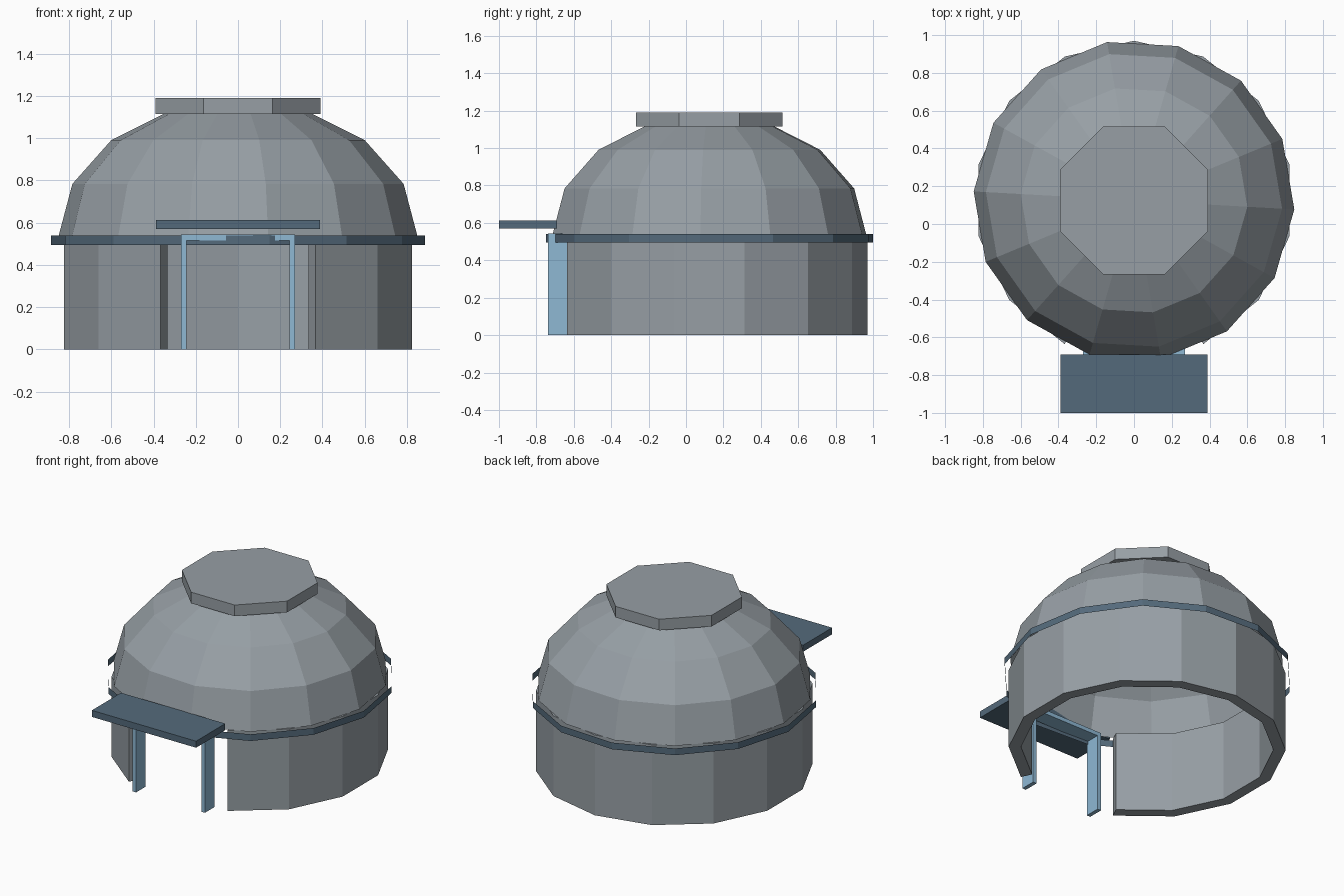
import bpy, bmesh, math

if "Cube" in bpy.data.objects:
    bpy.data.objects.remove(bpy.data.objects["Cube"])

CY = 0.125                      # y of the dome axis
SIDES = 14
STEP = 2 * math.pi / SIDES
TURN = math.radians(22.5)       # rotation of dome, trim and cap


def material(name, rgb):
    m = bpy.data.materials.new(name)
    lin = [((c / 255 + 0.055) / 1.055) ** 2.4 for c in rgb]
    m.diffuse_color = (*lin, 1)
    m.use_nodes = True
    m.node_tree.nodes["Principled BSDF"].inputs["Base Color"].default_value = m.diffuse_color
    return m


GREY = material("concrete grey", (151, 159, 165))
SLATE = material("slate blue", (84, 106, 123))
BLUE = material("light blue", (142, 184, 212))


def finish(name, bm, mat):
    mesh = bpy.data.meshes.new(name)
    bm.to_mesh(mesh)
    bm.free()
    mesh.materials.append(mat)
    ob = bpy.data.objects.new(name, mesh)
    bpy.context.collection.objects.link(ob)
    return ob


def ring(bm, r, z, angles):
    return [bm.verts.new((r * math.cos(a), CY + r * math.sin(a), z)) for a in angles]


def bridge(bm, a, b, closed=True):
    """Quads between two rows of vertices, facing outward when b is above a."""
    n = len(a)
    for i in range(n if closed else n - 1):
        j = (i + 1) % n
        bm.faces.new((a[i], a[j], b[j], b[i]))


def box(bm, x0, x1, y0, y1, z0, z1):
    vs = bmesh.ops.create_cube(bm, size=1)["verts"]
    for v in vs:
        v.co = (x1 if v.co.x > 0 else x0, y1 if v.co.y > 0 else y0, z1 if v.co.z > 0 else z0)


full = [TURN + i * STEP for i in range(SIDES)]

# Thick round wall with two segments left open for the doorway
arc = [-math.pi / 2 + STEP * (i + 1) for i in range(SIDES - 1)]
bm = bmesh.new()
rows = [ring(bm, r, z, arc) for r, z in ((0.845, 0), (0.845, 0.54), (0.77, 0.54), (0.77, 0))]
for k in range(4):
    bridge(bm, rows[k], rows[(k + 1) % 4], closed=False)
bm.faces.new([r[0] for r in rows])
bm.faces.new([r[-1] for r in reversed(rows)])
bmesh.ops.recalc_face_normals(bm, faces=bm.faces)
finish("wall", bm, GREY)

# Flattened dome shell, open underneath
bm = bmesh.new()
rows = []
for k in range(4):
    t = k * math.pi / 8
    rows.append(ring(bm, 0.85 * math.cos(t), 0.54 + 0.6375 * math.sin(t), full))
for a, b in zip(rows, rows[1:]):
    bridge(bm, a, b)
apex = bm.verts.new((0, CY, 1.1775))
for i in range(SIDES):
    bm.faces.new((rows[-1][i], rows[-1][(i + 1) % SIDES], apex))
finish("dome", bm, GREY)

# Thin trim band standing off the wall
bm = bmesh.new()
bridge(bm, ring(bm, 0.886, 0.495, full), ring(bm, 0.886, 0.54, full))
finish("trim_band", bm, SLATE)

# Eight-sided cap on the dome
bm = bmesh.new()
eight = [TURN + i * math.pi / 4 for i in range(8)]
low, high = ring(bm, 0.424, 1.115, eight), ring(bm, 0.424, 1.19, eight)
bridge(bm, low, high)
bm.faces.new(high)
bm.faces.new(low[::-1])
finish("roof_cap", bm, GREY)

# Door frame: two posts and a lintel
bm = bmesh.new()
Y0, Y1 = -0.737, -0.635
box(bm, -0.27, -0.243, Y0, Y1, 0, 0.517)
box(bm, 0.243, 0.27, Y0, Y1, 0, 0.517)
box(bm, -0.27, 0.27, Y0, Y1, 0.517, 0.544)
finish("door_frame", bm, BLUE)

# Flat canopy over the door
bm = bmesh.new()
box(bm, -0.388, 0.388, -1.0, -0.69, 0.57, 0.614)
finish("canopy", bm, SLATE)
